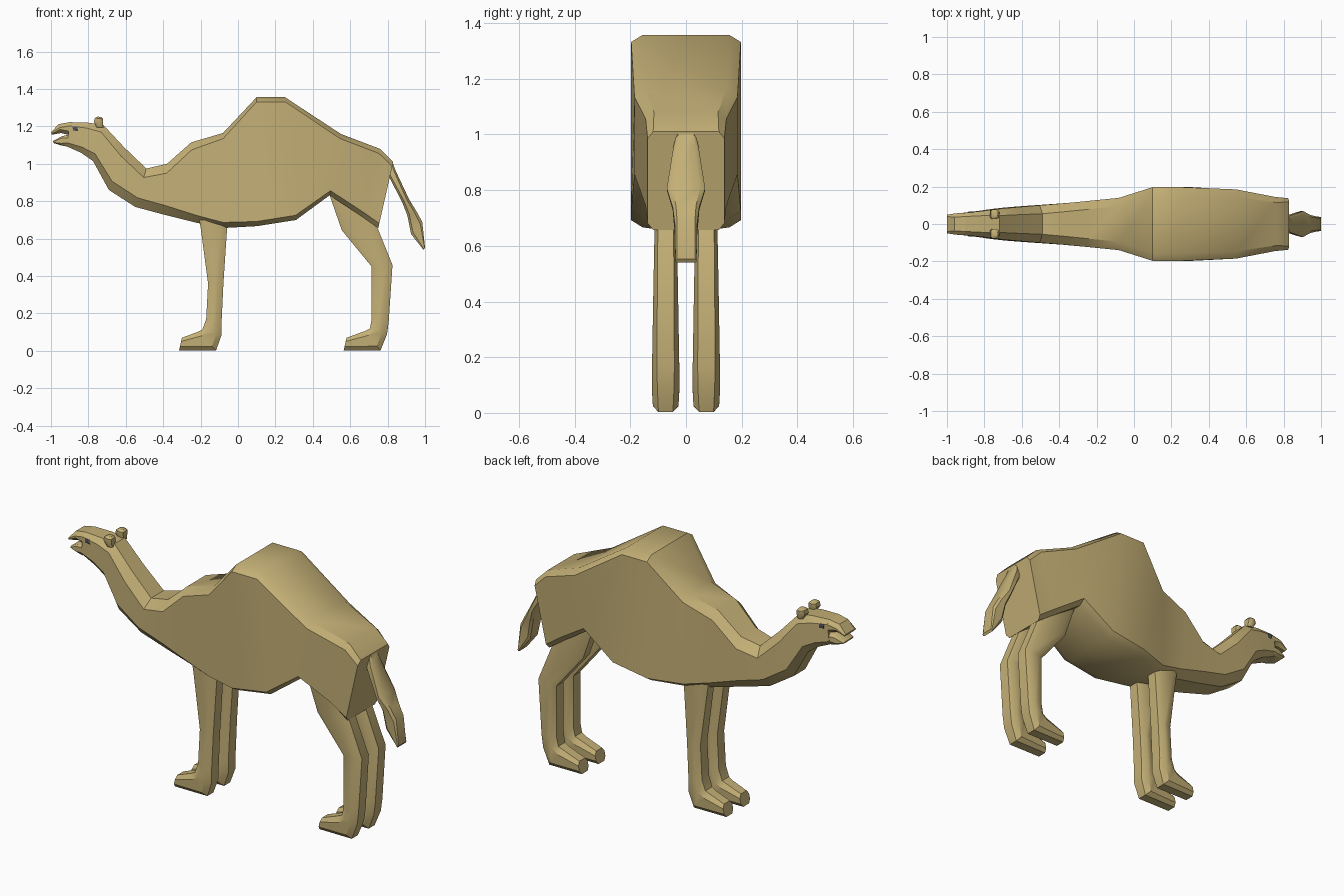
import bpy, bmesh, math
from mathutils import Vector


def material(name, color):
    m = bpy.data.materials.new(name)
    m.diffuse_color = color
    return m


TAN = material("tan_hide", (0.55, 0.43, 0.18, 1))
DARK = material("dark_eye", (0.07, 0.08, 0.10, 1))


def loft(name, rings, y=0.0, mat=TAN, angle=35):
    """Loft chamfered sections: (x1, z1, x2, z2, half width, y inset, chamfer)."""
    bm = bmesh.new()
    loops = []
    for x1, z1, x2, z2, w, inset, c in rings:
        a, b = Vector((x1, 0, z1)), Vector((x2, 0, z2))
        d = (b - a).normalized() * min(c, (b - a).length * 0.4)
        side = [(a, w - inset), (a + d, w), (b - d, w), (b, w - inset)]
        pts = side + [(p, -h) for p, h in reversed(side)]
        loops.append([bm.verts.new((p.x, y + h, p.z)) for p, h in pts])
    for r, s in zip(loops, loops[1:]):
        for i in range(8):
            j = (i + 1) % 8
            bm.faces.new((r[i], r[j], s[j], s[i]))
    bm.faces.new(loops[0])
    bm.faces.new(loops[-1])
    bmesh.ops.recalc_face_normals(bm, faces=bm.faces)
    me = bpy.data.meshes.new(name)
    bm.to_mesh(me)
    bm.free()
    ob = bpy.data.objects.new(name, me)
    bpy.context.collection.objects.link(ob)
    me.materials.append(mat)
    bpy.ops.object.select_all(action='DESELECT')
    ob.select_set(True)
    bpy.context.view_layer.objects.active = ob
    bpy.ops.object.shade_smooth_by_angle(angle=math.radians(angle))
    return ob


# Head, neck, humped torso and rump (top point, bottom point, half width)
loft("body", [
    (-.90, 1.223, -.915, 1.093, .060, .020, .02),
    (-.80, 1.220, -.840, 1.060, .070, .025, .03),
    (-.72, 1.208, -.775, 1.015, .080, .035, .04),
    (-.61, 1.090, -.690, .860, .090, .040, .05),
    (-.49, .975, -.550, .770, .100, .045, .05),
    (-.38, 1.000, -.390, .727, .110, .045, .05),
    (-.25, 1.115, -.220, .685, .123, .045, .04),
    (-.08, 1.165, -.080, .657, .140, .045, .03),
    (.10, 1.357, .100, .667, .197, .040, .025),
    (.25, 1.357, .310, .700, .197, .040, .025),
    (.55, 1.160, .490, .832, .185, .040, .025),
    (.76, 1.080, .660, .720, .145, .030, .025),
    (.83, 1.010, .750, .657, .138, .020, .025),
])

# Open mouth: upper snout and lower jaw
loft("snout", [
    (-.90, 1.223, -.905, 1.155, .060, .020, .02),
    (-.96, 1.212, -.945, 1.165, .057, .020, .02),
    (-1.0, 1.168, -.995, 1.156, .050, .010, .004),
])
loft("lower_jaw", [
    (-.90, 1.158, -.915, 1.093, .058, .012, .02),
    (-.94, 1.148, -.950, 1.100, .055, .012, .01),
    (-.99, 1.122, -.985, 1.111, .045, .010, .004),
])

# Leg profiles: front edge, back edge, half width
FRONT = [
    (-.215, .75, -.050, .75, .040, .012, .03),
    (-.200, .66, -.058, .66, .040, .012, .03),
    (-.160, .36, -.078, .36, .044, .014, .03),
    (-.170, .17, -.088, .15, .049, .018, .03),
    (-.190, .115, -.088, .085, .050, .020, .03),
    (-.215, .102, -.117, .003, .046, .020, .03),
    (-.300, .070, -.315, .003, .040, .015, .02),
]
HIND = [
    (.480, .86, .720, .80, .040, .012, .03),
    (.555, .645, .745, .66, .040, .012, .03),
    (.715, .450, .826, .46, .044, .014, .03),
    (.715, .170, .806, .16, .049, .018, .03),
    (.705, .120, .797, .090, .050, .020, .03),
    (.675, .105, .762, .003, .046, .020, .03),
    (.580, .070, .565, .003, .040, .015, .02),
]
for side, s in (("near", -1), ("far", 1)):
    loft(side + "_front_leg", FRONT, y=s * .073)
    loft(side + "_hind_leg", HIND, y=s * .073)
    # Ears
    loft(side + "_ear", [
        (-.755, 1.195, -.720, 1.195, .018, .008, .01),
        (-.770, 1.225, -.722, 1.220, .026, .008, .012),
        (-.765, 1.245, -.722, 1.240, .026, .008, .012),
        (-.750, 1.253, -.730, 1.250, .014, .006, .006),
    ], y=s * .052)
    # Eyes
    loft(side + "_eye", [
        (-.885, 1.200, -.882, 1.178, .008, .002, .004),
        (-.858, 1.200, -.856, 1.176, .008, .002, .004),
    ], y=s * .059, mat=DARK)

# Tail with tuft
loft("tail", [
    (.800, .960, .828, 1.005, .034, .006, .01),
    (.808, .930, .842, .965, .045, .012, .01),
    (.878, .795, .915, .810, .069, .020, .012),
    (.905, .725, .955, .745, .048, .012, .012),
    (.925, .625, .985, .690, .040, .008, .015),
    (.992, .540, 1.00, .552, .038, .006, .004),
])
